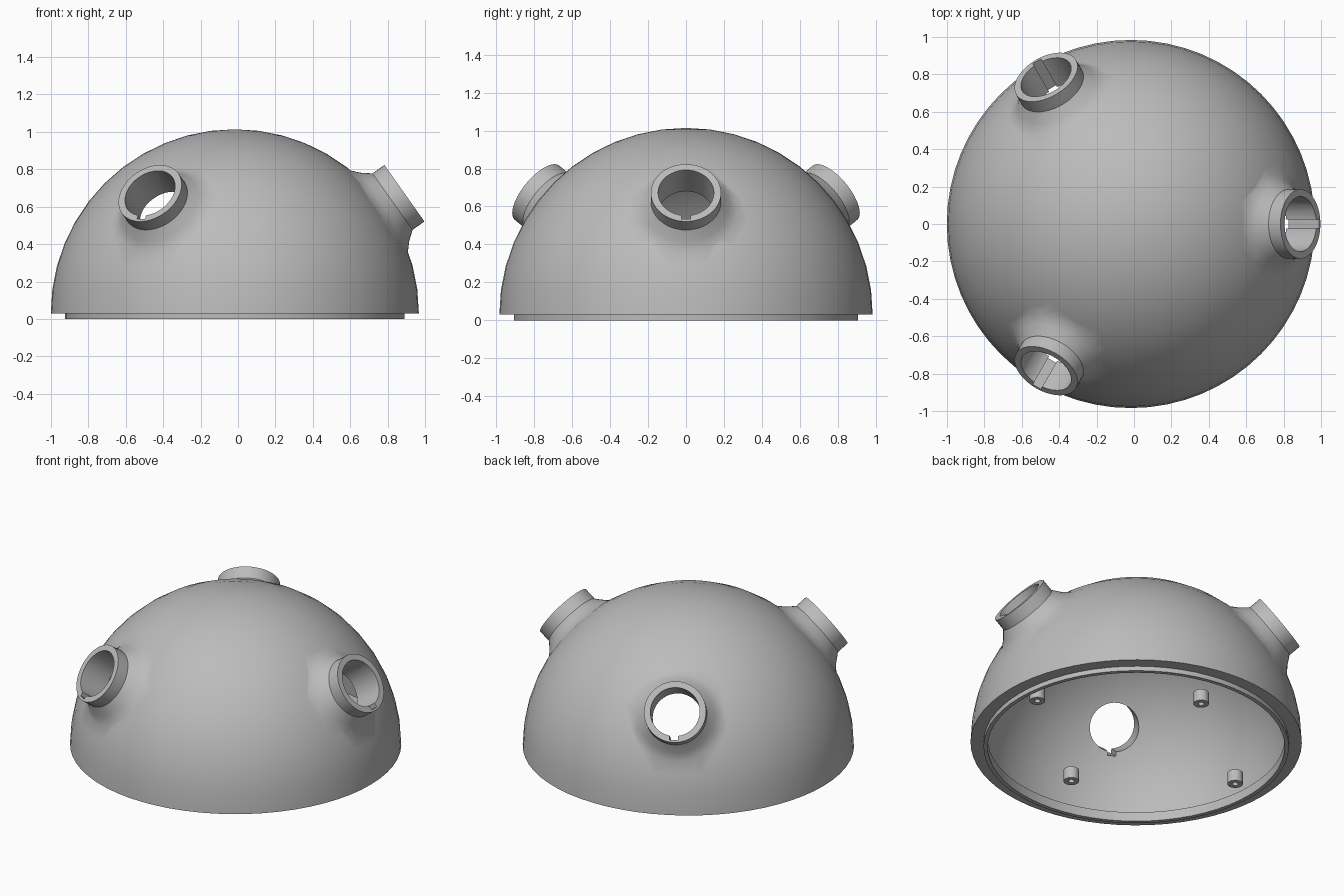
import bpy
import bmesh
from math import sin, cos, pi, radians
from mathutils import Matrix, Vector

if "Cube" in bpy.data.objects:
    bpy.data.objects.remove(bpy.data.objects["Cube"], do_unlink=True)

CENTRE = Vector((-0.017, 0, 0.03))
R_OUT, R_IN = 0.984, 0.93
LIP_OUT, LIP_IN = 0.907, 0.882
TILT = radians(54.7)

grey = bpy.data.materials.new("plain grey")
grey.use_nodes = True
colour = (0.5, 0.5, 0.5, 1)
grey.diffuse_color = colour
grey.node_tree.nodes["Principled BSDF"].inputs["Base Color"].default_value = colour


def finish(name, bm, matrix):
    bmesh.ops.recalc_face_normals(bm, faces=bm.faces)
    mesh = bpy.data.meshes.new(name)
    bm.to_mesh(mesh)
    bm.free()
    mesh.transform(matrix)
    mesh.materials.append(grey)
    obj = bpy.data.objects.new(name, mesh)
    bpy.context.collection.objects.link(obj)
    return obj


def lathe(name, profile, steps, matrix, closed=False):
    """Spin (radius, height) points around the local z axis."""
    bm = bmesh.new()
    verts = [bm.verts.new((r, 0, z)) for r, z in profile]
    edges = [bm.edges.new(pair) for pair in zip(verts, verts[1:])]
    if closed:
        edges.append(bm.edges.new((verts[-1], verts[0])))
    bmesh.ops.spin(bm, geom=verts + edges, cent=(0, 0, 0), axis=(0, 0, 1),
                   angle=2 * pi, steps=steps, use_merge=True)
    bmesh.ops.remove_doubles(bm, verts=bm.verts, dist=1e-5)
    return finish(name, bm, matrix)


def box(name, size, centre, matrix):
    bm = bmesh.new()
    bmesh.ops.create_cube(bm, size=1, matrix=Matrix.Translation(centre)
                          @ Matrix.Diagonal((*size, 1)))
    return finish(name, bm, matrix)


def smooth(obj):
    bpy.ops.object.select_all(action="DESELECT")
    obj.select_set(True)
    bpy.context.view_layer.objects.active = obj
    bpy.ops.object.shade_smooth_by_angle(angle=radians(30))


def combine(target, other, operation):
    """Apply one boolean and drop the helper."""
    other.hide_render = True
    mod = target.modifiers.new(operation, "BOOLEAN")
    mod.object, mod.operation, mod.solver = other, operation, "EXACT"
    bpy.context.view_layer.objects.active = target
    bpy.ops.object.modifier_apply(modifier=mod.name)
    bpy.data.objects.remove(other, do_unlink=True)


def arc(radius, count):
    return [(radius * sin(pi / 2 * i / count), radius * cos(pi / 2 * i / count))
            for i in range(count + 1)]


# Thin hollow dome with a locating lip standing inside the rim
inner = arc(R_IN, 12)[:-1] + [(R_IN, 0.03), (LIP_IN, 0.03)]
profile = arc(R_OUT, 12) + [(LIP_OUT, 0), (LIP_OUT, -0.03), (LIP_IN, -0.03)]
profile += reversed(inner)
dome = lathe("dome_shell", profile, 64, Matrix.Translation(CENTRE))

# Three flared sockets around the dome, each with a keyed bore
frames = [Matrix.Translation(CENTRE) @ Matrix.Rotation(radians(a), 4, "Z")
          @ Matrix.Rotation(TILT, 4, "Y") for a in (0, 120, 240)]
collar = [(0, 0.955), (0.278, 0.935), (0.225, 0.983), (0.185, 1.033),
          (0.185, 1.111), (0, 1.111)]
bore = [(0, 0.7), (0.147, 0.7), (0.147, 1.2), (0, 1.2)]
for frame in frames:
    combine(dome, lathe("collar", collar, 48, frame), "UNION")
for frame in frames:
    combine(dome, lathe("bore_cutter", bore, 48, frame), "DIFFERENCE")
    combine(dome, box("key_cutter", (0.07, 0.05, 0.5), (0.135, 0, 0.95), frame),
            "DIFFERENCE")
smooth(dome)

# Four small hollow screw posts on the two main axes
tube = [(0.018, 0), (0.046, 0), (0.046, 0.075), (0.018, 0.075)]
for i, reach in enumerate((0.767, 0.6, 0.767, 0.6)):
    angle = radians(90 * i)
    spot = CENTRE + Vector((reach * cos(angle), reach * sin(angle), 0))
    smooth(lathe(f"screw_post_{i + 1}", tube, 24, Matrix.Translation(spot), True))
